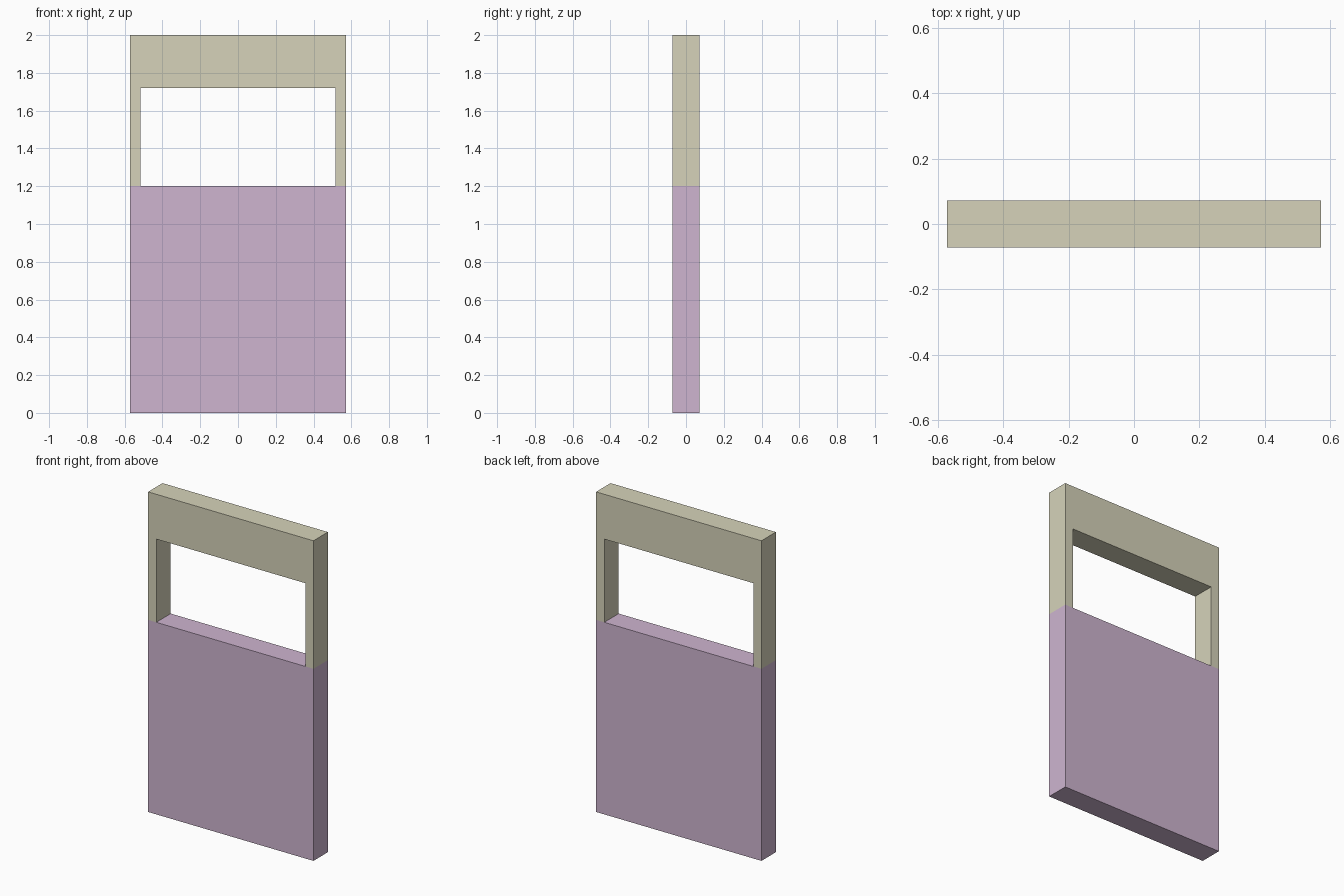
import bpy
import bmesh

if "Cube" in bpy.data.objects:
    bpy.data.objects.remove(bpy.data.objects["Cube"])

W, D = 0.5714, 0.0714        # half width, half depth
OPEN_W = 0.515               # half width of the opening
SILL, HEAD, TOP = 1.2, 1.72, 2.0


def material(name, color):
    mat = bpy.data.materials.new(name)
    mat.diffuse_color = (*color, 1.0)
    mat.use_nodes = True
    mat.node_tree.nodes["Principled BSDF"].inputs["Base Color"].default_value = mat.diffuse_color
    return mat


def prism(name, profile, mat):
    """Extrude an x-z outline through the full depth."""
    bm = bmesh.new()
    face = bm.faces.new([bm.verts.new((x, -D, z)) for x, z in profile])
    ext = bmesh.ops.extrude_face_region(bm, geom=[face], use_keep_orig=True)
    moved = [v for v in ext["geom"] if isinstance(v, bmesh.types.BMVert)]
    bmesh.ops.translate(bm, verts=moved, vec=(0, 2 * D, 0))
    bmesh.ops.recalc_face_normals(bm, faces=bm.faces)
    mesh = bpy.data.meshes.new(name)
    bm.to_mesh(mesh)
    bm.free()
    mesh.materials.append(mat)
    obj = bpy.data.objects.new(name, mesh)
    bpy.context.collection.objects.link(obj)
    return obj


# Solid lower wall panel
prism("lower_panel", [(-W, 0), (W, 0), (W, SILL), (-W, SILL)],
      material("mauve", (0.62, 0.46, 0.63)))

# Upper frame: two thin posts and a deep header around the opening
prism("upper_frame",
      [(-W, SILL), (-OPEN_W, SILL), (-OPEN_W, HEAD), (OPEN_W, HEAD),
       (OPEN_W, SILL), (W, SILL), (W, TOP), (-W, TOP)],
      material("cream", (0.67, 0.65, 0.49)))
